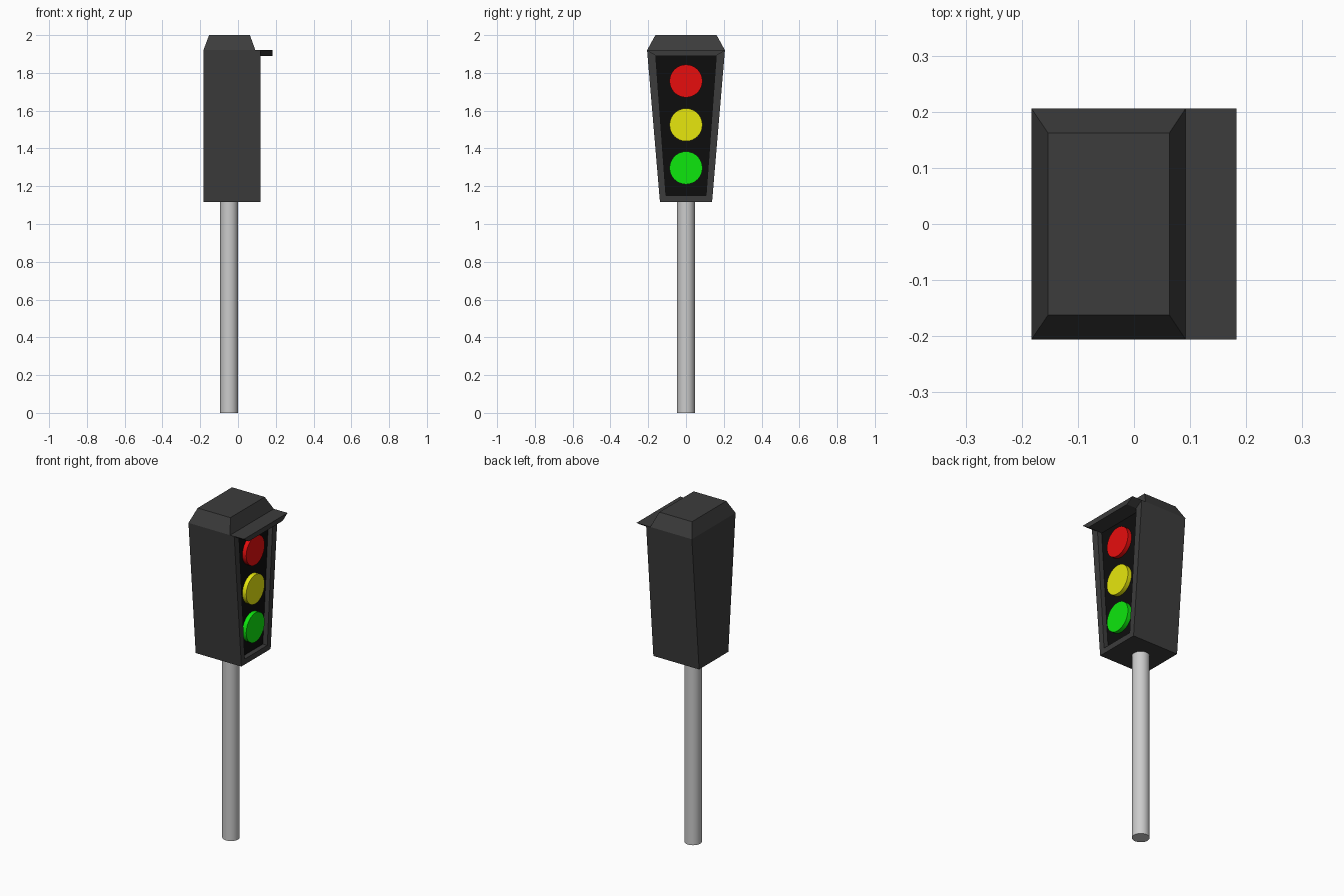
import bpy, bmesh, math

if "Cube" in bpy.data.objects:
    bpy.data.objects.remove(bpy.data.objects["Cube"])


def material(name, rgb):
    m = bpy.data.materials.new(name)
    m.diffuse_color = (*rgb, 1)
    m.use_nodes = True
    m.node_tree.nodes["Principled BSDF"].inputs["Base Color"].default_value = m.diffuse_color
    return m


dark = material("dark_casing", (0.045, 0.045, 0.045))
black = material("black_panel", (0.004, 0.004, 0.004))


def link(name, bm, mats):
    bmesh.ops.recalc_face_normals(bm, faces=bm.faces)
    me = bpy.data.meshes.new(name)
    bm.to_mesh(me)
    bm.free()
    for m in mats:
        me.materials.append(m)
    ob = bpy.data.objects.new(name, me)
    bpy.context.collection.objects.link(ob)
    return ob


def cylinder(name, radius, depth, location, rotation=(0, 0, 0), mat=None):
    bpy.ops.mesh.primitive_cylinder_add(vertices=32, radius=radius, depth=depth,
                                        location=location, rotation=rotation)
    ob = bpy.context.object
    ob.name = name
    bpy.ops.object.shade_smooth_by_angle(angle=math.radians(40))
    if mat:
        ob.data.materials.append(mat)


BACK, CAP_X, FRONT, VISOR, PANEL = -0.183, 0.092, 0.119, 0.183, 0.09
# tapered outlines seen from the lamp side: (y, z)
OUTER = [(-0.138, 1.117), (0.138, 1.117), (0.206, 1.92), (-0.206, 1.92)]
INNER = [(-0.106, 1.15), (0.106, 1.15), (0.16, 1.89), (-0.16, 1.89)]

# casing: tapered box with a recessed front panel and a mitred rim
bm = bmesh.new()
ring = lambda x, pts: [bm.verts.new((x, y, z)) for y, z in pts]
rings = [ring(BACK, OUTER), ring(FRONT, OUTER), ring(FRONT, INNER), ring(PANEL, INNER)]
bm.faces.new(rings[0])
top_rim = None
for a, b in zip(rings, rings[1:]):
    for i in range(4):
        j = (i + 1) % 4
        f = bm.faces.new((a[i], a[j], b[j], b[i]))
        if a is rings[1] and i == 2:
            top_rim = f
bm.faces.new(rings[3]).material_index = 1

# visor: upper strip of the rim pulled forward
out = bmesh.ops.extrude_face_region(bm, geom=[top_rim])["geom"]
for v in out:
    if isinstance(v, bmesh.types.BMVert):
        v.co.x = VISOR
if top_rim.is_valid:
    bm.faces.remove(top_rim)
link("casing", bm, [dark, black])

# cap: low truncated pyramid on top
bm = bmesh.new()
rect = lambda x0, x1, y, z: [bm.verts.new(p) for p in
                             ((x0, -y, z), (x1, -y, z), (x1, y, z), (x0, y, z))]
low, high = rect(BACK, CAP_X, 0.206, 1.92), rect(-0.153, 0.063, 0.162, 2.0)
bm.faces.new(high)
for i in range(4):
    j = (i + 1) % 4
    bm.faces.new((low[i], low[j], high[j], high[i]))
link("cap", bm, [dark])

# three lamps
for name, z, rgb in (("red_lamp", 1.757, (0.8, 0.004, 0.004)),
                     ("yellow_lamp", 1.525, (0.8, 0.8, 0.004)),
                     ("green_lamp", 1.297, (0.004, 0.8, 0.004))):
    cylinder(name, 0.087, 0.03, (PANEL + 0.01, 0, z), (0, math.pi / 2, 0),
             material(name, rgb))

# pole
cylinder("pole", 0.047, 1.12, (-0.047, 0, 0.56))
